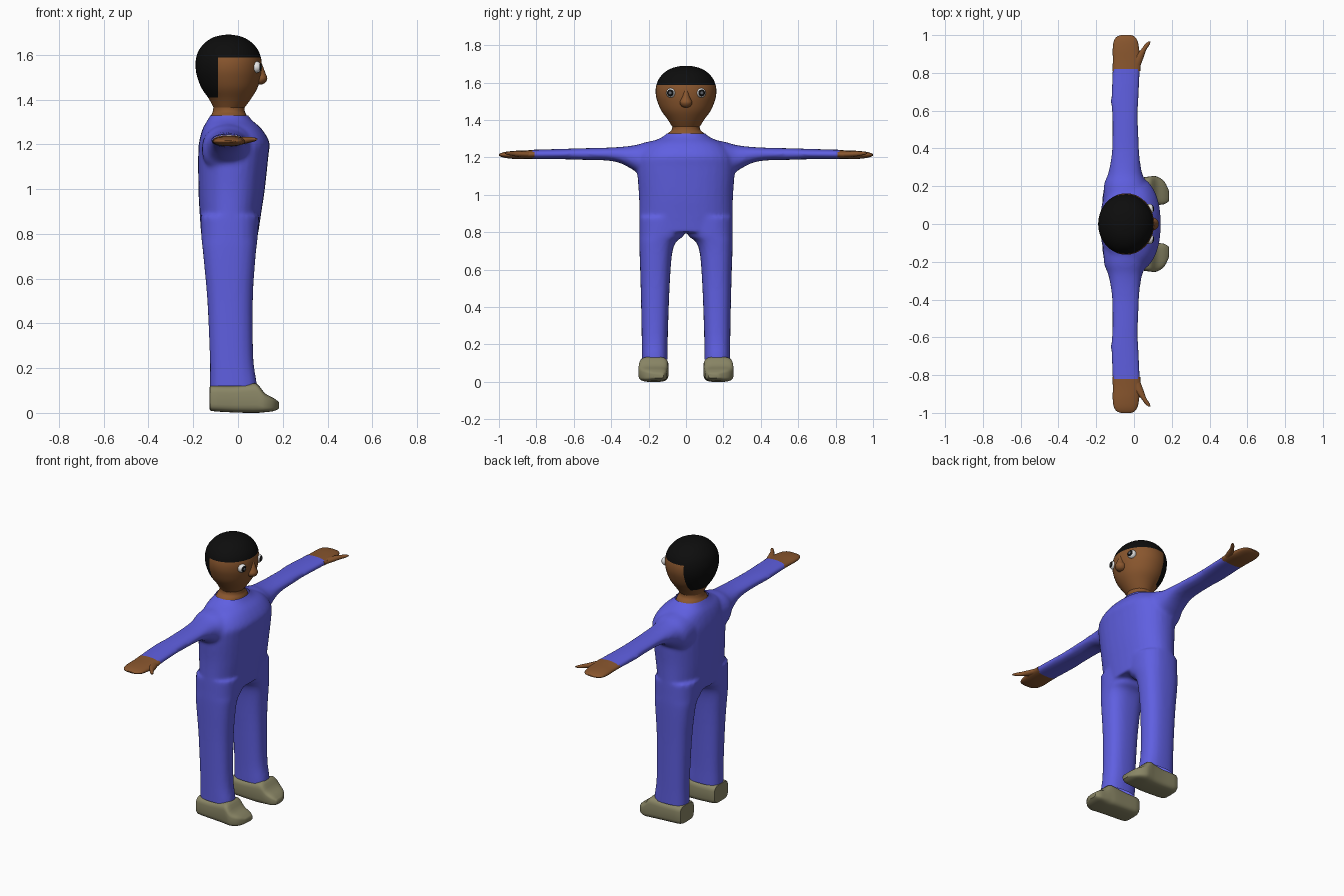
import bpy, bmesh, math
from mathutils import Vector, Matrix


def material(name, rgb):
    m = bpy.data.materials.new(name)
    m.diffuse_color = (*rgb, 1)
    return m


BLUE = material("blue cloth", (0.115, 0.115, 0.75))
SKIN = material("brown skin", (0.25, 0.093, 0.027))
SHOE = material("olive shoe", (0.25, 0.235, 0.13))
HAIR = material("black hair", (0.004, 0.004, 0.004))
WHITE = material("eye white", (0.85, 0.85, 0.85))
GREY = material("pupil grey", (0.12, 0.13, 0.15))


def spline(rows, steps):
    """Catmull-Rom between the key sections, so few sections give a smooth form."""
    out = []
    for i in range(len(rows) - 1):
        a, b, c, d = (rows[max(0, min(len(rows) - 1, i + k))] for k in (-1, 0, 1, 2))
        for s in range(steps):
            t = s / steps
            out.append([0.5 * (2 * q + (r - p) * t + (2 * p - 5 * q + 4 * r - w) * t * t
                               + (3 * q - p - 3 * r + w) * t ** 3) for p, q, r, w in zip(a, b, c, d)])
    return out + [list(rows[-1])]


def loft(bm, axis, rows, power=2.0, n=32, steps=4, side=1):
    """Rows are (position on axis, min u, max u, min v, max v)."""
    rings = []
    for p, u0, u1, v0, v1 in spline(rows, steps):
        ring = []
        for k in range(n):
            a = 2 * math.pi * k / n
            c, s = math.cos(a), math.sin(a)
            u = (u0 + u1) / 2 + (u1 - u0) / 2 * math.copysign(abs(c) ** (2 / power), c)
            v = (v0 + v1) / 2 + (v1 - v0) / 2 * math.copysign(abs(s) ** (2 / power), s)
            co = {"x": (p, u, v), "y": (u, p, v), "z": (u, v, p)}[axis]
            ring.append(bm.verts.new((co[0], co[1] * side, co[2])))
        rings.append(ring)
    for r, q in zip(rings, rings[1:]):
        for k in range(n):
            bm.faces.new((r[k], r[(k + 1) % n], q[(k + 1) % n], q[k]))
    bm.faces.new(rings[0])
    bm.faces.new(rings[-1])
    bmesh.ops.recalc_face_normals(bm, faces=bm.faces[:])


def cut(bm, co, no, clear=False):
    bmesh.ops.bisect_plane(bm, geom=bm.verts[:] + bm.edges[:] + bm.faces[:],
                           plane_co=co, plane_no=no, clear_outer=clear)


def finish(name, bm, mats, angle=50):
    me = bpy.data.meshes.new(name)
    bm.to_mesh(me)
    bm.free()
    for m in mats:
        me.materials.append(m)
    ob = bpy.data.objects.new(name, me)
    bpy.context.collection.objects.link(ob)
    bpy.ops.object.select_all(action="DESELECT")
    ob.select_set(True)
    bpy.context.view_layer.objects.active = ob
    bpy.ops.object.shade_smooth_by_angle(angle=math.radians(angle))
    return ob


# Suit: torso, legs and arms fused into one skin
bm = bmesh.new()
loft(bm, "z", [(0.80, -0.165, 0.09, -0.25, 0.25), (0.90, -0.172, 0.105, -0.25, 0.25),
               (1.00, -0.177, 0.12, -0.252, 0.252), (1.15, -0.178, 0.136, -0.262, 0.262),
               (1.21, -0.174, 0.14, -0.25, 0.25), (1.27, -0.158, 0.105, -0.205, 0.205),
               (1.31, -0.135, 0.06, -0.125, 0.125), (1.345, -0.115, 0.035, -0.085, 0.085)], 2.3)
for s in (1, -1):
    loft(bm, "z", [(0.05, -0.125, 0.088, 0.098, 0.236), (0.13, -0.125, 0.084, 0.098, 0.236),
                   (0.25, -0.126, 0.068, 0.097, 0.237), (0.50, -0.137, 0.066, 0.088, 0.242),
                   (0.68, -0.153, 0.077, 0.075, 0.248), (0.75, -0.16, 0.084, 0.052, 0.25),
                   (0.785, -0.164, 0.088, 0.01, 0.25), (0.88, -0.168, 0.095, -0.02, 0.25)],
         2.5, side=s)
    loft(bm, "y", [(0.05, -0.16, 0.10, 1.06, 1.31), (0.20, -0.16, 0.072, 1.07, 1.285),
                   (0.27, -0.136, 0.043, 1.125, 1.266), (0.38, -0.118, 0.028, 1.178, 1.254),
                   (0.55, -0.115, 0.022, 1.187, 1.249), (0.65, -0.122, 0.024, 1.19, 1.246),
                   (0.82, -0.115, 0.034, 1.192, 1.241), (0.88, -0.115, 0.034, 1.192, 1.24)],
         2.2, side=s)
suit = finish("suit", bm, [BLUE])
mod = suit.modifiers.new("fuse", "REMESH")
mod.mode, mod.voxel_size = "VOXEL", 0.011
mod = suit.modifiers.new("soften", "SMOOTH")
mod.factor, mod.iterations = 0.5, 5
bpy.context.view_layer.update()
bm = bmesh.new()
bm.from_object(suit, bpy.context.evaluated_depsgraph_get())
bpy.data.objects.remove(suit)
cut(bm, (0, 0, 0.12), (0, 0, -1), True)      # trouser hems
cut(bm, (0, 0, 1.328), (0, 0, 1), True)      # collar
for s in (1, -1):
    cut(bm, (0, 0.82 * s, 0), (0, s, 0), True)   # cuffs
for f in bm.faces:
    f.material_index = 0
finish("suit", bm, [BLUE], 60)

for s, label in ((1, "left"), (-1, "right")):
    # Hand: mitten with a separate pointed thumb
    bm = bmesh.new()
    loft(bm, "y", [(0.81, -0.114, 0.033, 1.193, 1.24), (0.87, -0.112, 0.036, 1.192, 1.237),
                   (0.92, -0.113, 0.028, 1.192, 1.235), (0.965, -0.108, 0.02, 1.197, 1.23),
                   (0.99, -0.093, 0.005, 1.204, 1.223), (1.0, -0.07, -0.015, 1.21, 1.217)],
         2.2, 24, 3, s)
    loft(bm, "y", [(0.84, -0.02, 0.035, 1.2, 1.232), (0.88, 0.0, 0.05, 1.202, 1.233),
                   (0.92, 0.035, 0.064, 1.207, 1.233), (0.95, 0.057, 0.083, 1.213, 1.231),
                   (0.967, 0.076, 0.087, 1.219, 1.227)], 2.0, 16, 3, s)
    finish(label + "_hand", bm, [SKIN])

    # Shoe: lofted from heel to toe
    bm = bmesh.new()
    loft(bm, "x", [(-0.126, 0.112, 0.222, 0.018, 0.112), (-0.115, 0.097, 0.24, 0.008, 0.122),
                   (-0.02, 0.094, 0.242, 0.002, 0.122), (0.05, 0.093, 0.247, 0.0, 0.13),
                   (0.085, 0.096, 0.252, 0.0, 0.13), (0.12, 0.1, 0.252, 0.003, 0.088),
                   (0.16, 0.105, 0.226, 0.008, 0.066), (0.184, 0.12, 0.178, 0.02, 0.047)],
         4, 32, 3, s)
    finish(label + "_shoe", bm, [SHOE])

    # Eye: ball with iris and pupil coloured by angle from its gaze
    bm = bmesh.new()
    gaze = Vector((1, 0.2 * s, 0.0)).normalized()
    turn = gaze.to_track_quat("Z", "Y").to_matrix().to_4x4()
    centre = Vector((0.081, 0.08 * s, 1.545))
    bmesh.ops.create_uvsphere(bm, u_segments=24, v_segments=20, radius=0.026,
                              matrix=Matrix.Translation(centre) @ turn)
    for f in bm.faces:
        tilt = (f.calc_center_median() - centre).angle(gaze)
        f.material_index = 2 if tilt < 0.3 else 1 if tilt < 0.72 else 0
    finish(label + "_eye", bm, [WHITE, HAIR, GREY])

# Neck
bm = bmesh.new()
loft(bm, "z", [(1.31, -0.13, 0.045, -0.105, 0.105), (1.33, -0.12, 0.038, -0.095, 0.095),
               (1.35, -0.112, 0.03, -0.075, 0.075), (1.39, -0.108, 0.03, -0.074, 0.074)])
finish("neck", bm, [SKIN])

# Head, with the hair cut in as a cap and a back panel
bm = bmesh.new()
loft(bm, "z", [(1.355, -0.105, 0.022, -0.068, 0.068), (1.40, -0.128, 0.056, -0.096, 0.096),
               (1.45, -0.162, 0.086, -0.132, 0.132), (1.50, -0.182, 0.101, -0.153, 0.153),
               (1.54, -0.189, 0.106, -0.162, 0.162), (1.58, -0.188, 0.104, -0.16, 0.16),
               (1.62, -0.175, 0.09, -0.145, 0.145), (1.655, -0.146, 0.061, -0.114, 0.114),
               (1.678, -0.11, 0.024, -0.073, 0.073), (1.688, -0.07, -0.016, -0.03, 0.03),
               (1.69, -0.047, -0.039, -0.004, 0.004)], 2.0, 40)
cut(bm, (0, 0, 1.587), (0, 0, 1))
cut(bm, (-0.09, 0, 0), (1, 0, 0))
cut(bm, (0, 0, 1.41), (0, 0, 1))
for f in bm.faces:
    c = f.calc_center_median()
    f.material_index = int(c.z > 1.587 or (c.x < -0.09 and c.z > 1.41))
finish("head", bm, [SKIN, HAIR])

# Nose
bm = bmesh.new()
loft(bm, "z", [(1.468, 0.08, 0.108, -0.012, 0.012), (1.476, 0.07, 0.122, -0.026, 0.026),
               (1.495, 0.07, 0.131, -0.033, 0.033), (1.52, 0.07, 0.122, -0.022, 0.022),
               (1.56, 0.08, 0.107, -0.01, 0.01)], 2.0, 20)
finish("nose", bm, [SKIN])
